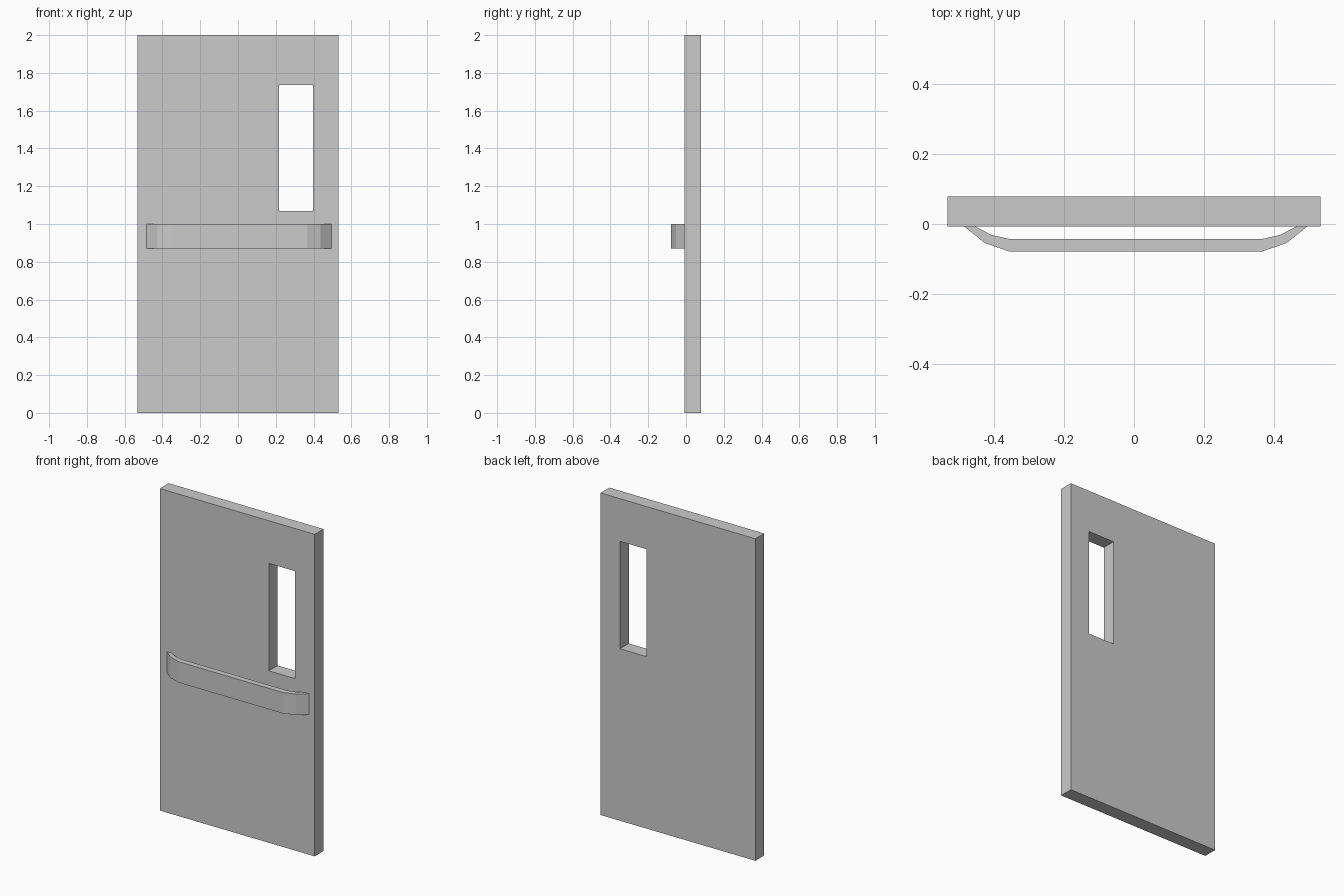
import bpy, bmesh

if "Cube" in bpy.data.objects:
    bpy.data.objects.remove(bpy.data.objects["Cube"])

HALF_W, HEIGHT = 0.532, 2.0
FRONT, BACK = -0.007, 0.079


def make_object(name, bm):
    bmesh.ops.recalc_face_normals(bm, faces=bm.faces)
    mesh = bpy.data.meshes.new(name)
    bm.to_mesh(mesh)
    bm.free()
    obj = bpy.data.objects.new(name, mesh)
    bpy.context.collection.objects.link(obj)
    return obj


def box(name, low, high):
    bm = bmesh.new()
    bmesh.ops.create_cube(bm, size=1)
    for v in bm.verts:
        v.co = [l + (c + 0.5) * (h - l) for c, l, h in zip(v.co, low, high)]
    return make_object(name, bm)


# Door slab with a tall window opening
door = box("door_panel", (-HALF_W, FRONT, 0), (HALF_W, BACK, HEIGHT))
cutter = box("window_cutter", (0.217, -0.3, 1.068), (0.398, 0.3, 1.735))
cutter.hide_render = True
cutter.hide_viewport = True
cut = door.modifiers.new("window_opening", 'BOOLEAN')
cut.operation = 'DIFFERENCE'
cut.solver = 'EXACT'
cut.object = cutter
bpy.context.view_layer.objects.active = door
bpy.ops.object.modifier_apply(modifier=cut.name)
bpy.data.objects.remove(cutter)

# Push bar: half outline (outer edge, then inner edge), mirrored and extruded up
CENTRE, LOW, HIGH = 0.005, 0.87, 1.0
outer = [(0.359, -0.079), (0.431, -0.054), (0.489, FRONT)]
inner = [(0.458, FRONT), (0.412, -0.031), (0.359, -0.043)]
half = outer + inner
outline = half + [(-x, y) for x, y in reversed(half)]
bm = bmesh.new()
rings = [[bm.verts.new((CENTRE + x, y, z)) for x, y in outline] for z in (LOW, HIGH)]
n = len(outline)
for i in range(n):
    j = (i + 1) % n
    bm.faces.new((rings[0][i], rings[0][j], rings[1][j], rings[1][i]))
# Top and bottom caps as quads between outer and inner edges
for ring in rings:
    right, left = ring[:6], ring[6:][::-1]
    for side in (right, left):
        bm.faces.new((side[0], side[1], side[4], side[5]))
        bm.faces.new((side[1], side[2], side[3], side[4]))
    bm.faces.new((right[0], right[5], left[5], left[0]))
make_object("push_bar", bm)
